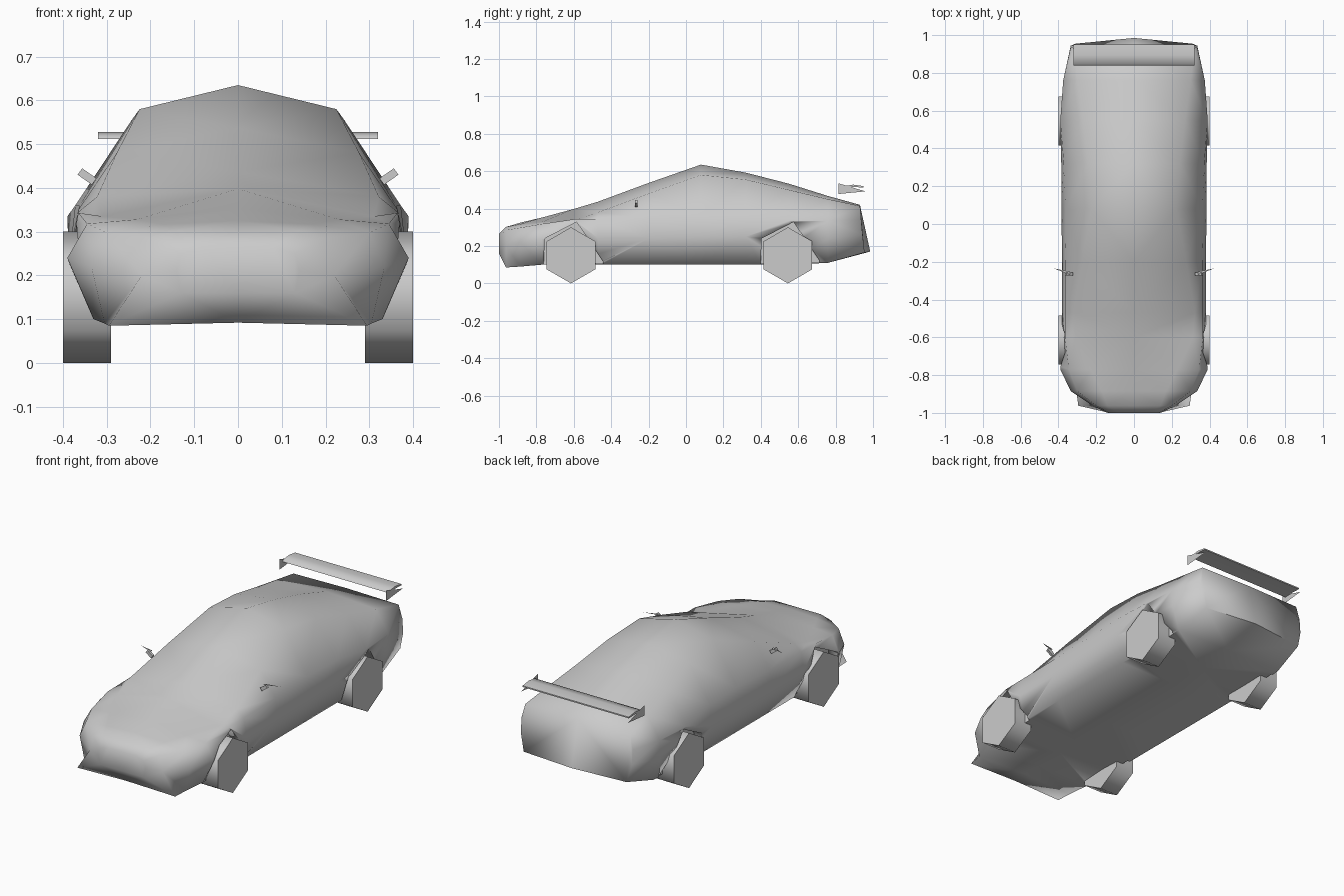
import bpy, bmesh, math

cube = bpy.data.objects.get("Cube")
if cube:
    bpy.data.objects.remove(cube)

GREY = (0.6, 0.6, 0.6, 1)
paint = bpy.data.materials.new("plain grey")
paint.use_nodes = True
paint.diffuse_color = GREY
paint.node_tree.nodes["Principled BSDF"].inputs["Base Color"].default_value = GREY


def make(name, bm, angle=None):
    bmesh.ops.recalc_face_normals(bm, faces=bm.faces)
    mesh = bpy.data.meshes.new(name)
    bm.to_mesh(mesh)
    bm.free()
    mesh.materials.append(paint)
    ob = bpy.data.objects.new(name, mesh)
    bpy.context.collection.objects.link(ob)
    if angle:
        smooth(ob, angle)
    return ob


def smooth(ob, angle):
    bpy.ops.object.select_all(action='DESELECT')
    ob.select_set(True)
    bpy.context.view_layer.objects.active = ob
    bpy.ops.object.shade_smooth_by_angle(angle=math.radians(angle))


def sheet(name, points):
    """A single thin face."""
    bm = bmesh.new()
    bm.faces.new([bm.verts.new(p) for p in points])
    return make(name, bm)


def prism(name, profile, x0, x1, angle=None):
    """Extrude a (y, z) profile from x0 to x1."""
    bm = bmesh.new()
    face = bm.faces.new([bm.verts.new((x0, y, z)) for y, z in profile])
    out = bmesh.ops.extrude_face_region(bm, geom=[face])["geom"]
    moved = [v for v in out if isinstance(v, bmesh.types.BMVert)]
    bmesh.ops.translate(bm, verts=moved, vec=(x1 - x0, 0, 0))
    return make(name, bm, angle)


# Body sections: y, top centre z, roof edge, belt, widest, sill, floor z
SECTIONS = [
    (-1.0, .265, (.08, .265), (.13, .25), (.14, .21), (.13, .16), .16),
    (-.962, .302, (.14, .302), (.2, .285), (.22, .2), (.295, .085), .092),
    (-.885, .325, (.17, .317), (.3, .298), (.335, .22), (.305, .09), .1),
    (-.77, .352, (.23, .328), (.345, .318), (.39, .24), (.33, .1), .1),
    (-.6, .398, (.31, .335), (.365, .343), (.385, .24), (.345, .11), .1),
    (-.47, .437, (.322, .38), (.365, .345), (.38, .24), (.345, .105), .1),
    (-.2, .537, (.277, .48), (.365, .35), (.38, .24), (.345, .105), .1),
    (.08, .635, (.225, .58), (.362, .36), (.385, .25), (.345, .105), .1),
    (.32, .592, (.243, .555), (.372, .36), (.385, .25), (.345, .105), .1),
    (.55, .533, (.27, .5), (.39, .335), (.388, .25), (.345, .105), .1),
    (.76, .467, (.3, .45), (.375, .335), (.375, .24), (.335, .11), .11),
    (.93, .42, (.317, .414), (.335, .34), (.335, .26), (.31, .165), .17),
]


def ring(bm, section):
    y, top, *side, floor = section
    half = [(0, top)] + side + [(0, floor)]
    loop = half + [(-x, z) for x, z in reversed(side)]
    verts = []
    for x, z in loop:
        # The tail leans back towards its foot and comes to a point there
        lean = (.42 - z) * (.22 - abs(x) * .4) if y > .9 else 0
        verts.append(bm.verts.new((x, y + lean, z)))
    return verts


bm = bmesh.new()
rings = [ring(bm, s) for s in SECTIONS]
count = len(rings[0])
for a, b in zip(rings, rings[1:]):
    for i in range(count):
        j = (i + 1) % count
        bm.faces.new((a[i], a[j], b[j], b[i]))
bm.faces.new(rings[0])
bm.faces.new(rings[-1])
bmesh.ops.triangulate(bm, faces=bm.faces)
body = make("car_body", bm)

# Wheels with pointed arches cut into the body
ARCH = [(-.15, .02), (-.14, .24), (.03, .328), (.17, .12), (.17, .02)]
for end, yc in (("front", -.615), ("rear", .545)):
    for side, s in (("left", 1), ("right", -1)):
        hexagon = [(yc + .15 * math.sin(k * math.pi / 3),
                    .15 + .15 * math.cos(k * math.pi / 3)) for k in range(6)]
        prism(f"{end}_{side}_wheel", hexagon, s * .29, s * .4, 65)
        cutter = prism(f"{end}_{side}_arch_cutter",
                       [(yc + y, z) for y, z in ARCH], s * .33, s * .5)
        cutter.hide_render = True
        mod = body.modifiers.new("arch", 'BOOLEAN')
        mod.operation, mod.solver, mod.object = 'DIFFERENCE', 'EXACT', cutter
        bpy.context.view_layer.objects.active = body
        bpy.ops.object.modifier_apply(modifier=mod.name)
        bpy.data.objects.remove(cutter)
smooth(body, 87)

# Floating rear wing with a gently arched top and wedge end plates
WING = [(.84, .512), (.845, .52), (.895, .528), (.95, .52), (.95, .513), (.895, .515)]
PLATE = [(.815, .535), (.96, .492), (.815, .478)]
BLADE = [(.34, -.268), (.425, -.235), (.34, -.252)]
prism("rear_wing", WING, -.32, .32, 60)
for side, s in (("left", 1), ("right", -1)):
    sheet(f"{side}_wing_plate", [(s * .321, y, z) for y, z in PLATE])

    # Door mirror: arm rising outwards and a thin flat blade
    arm = prism(f"{side}_mirror_arm",
                [(-.272, -.009), (-.272, .009), (-.258, .009), (-.258, -.009)], -.02, .02)
    arm.location = (s * .345, 0, .426)
    arm.rotation_euler = (0, -s * math.radians(35), 0)
    sheet(f"{side}_mirror_blade", [(s * x, y, .44) for x, y in BLADE])
